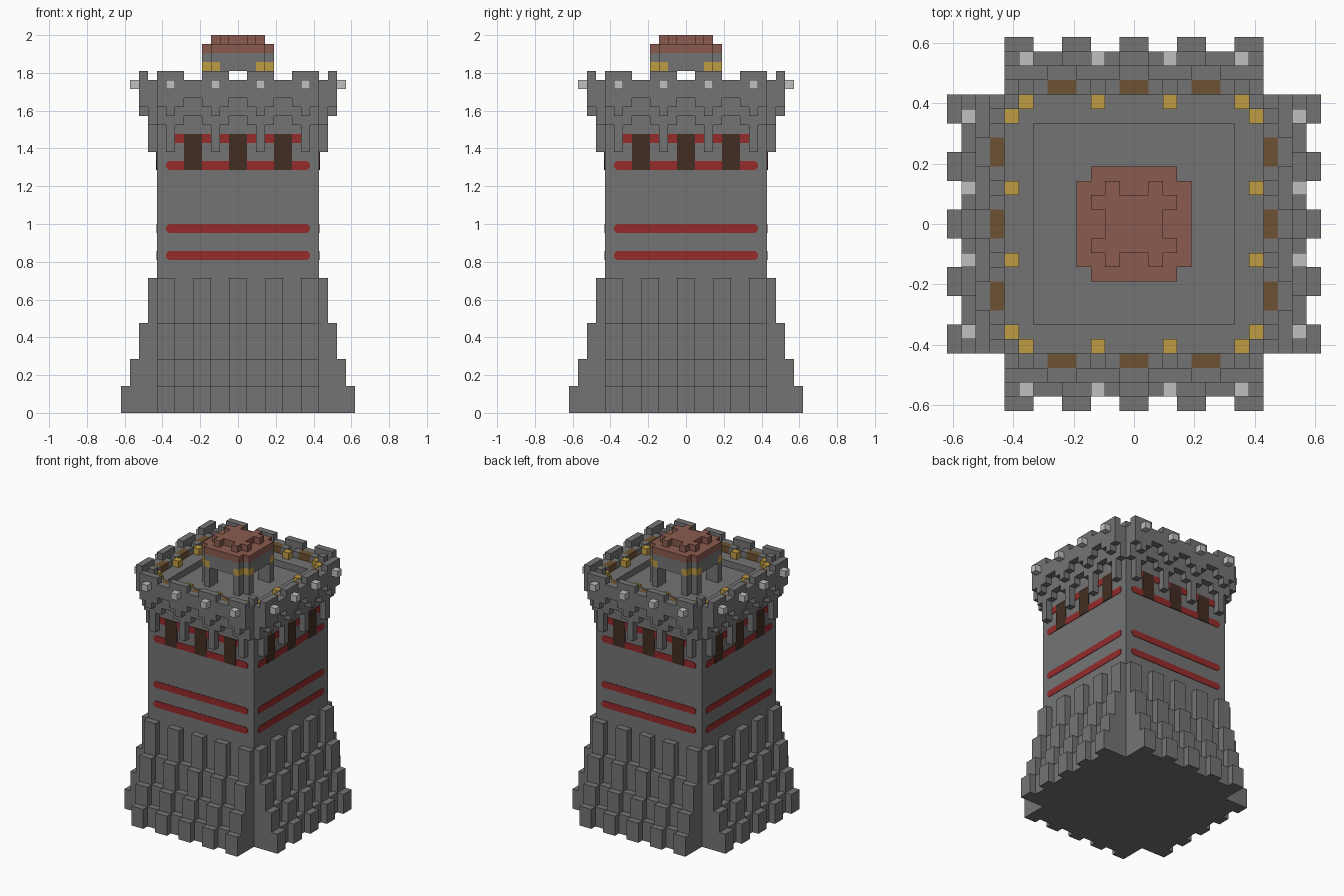
import bpy
import bmesh
from mathutils import Matrix, Vector

U = 2 / 42  # one block

cube = bpy.data.objects.get("Cube")
if cube:
    bpy.data.objects.remove(cube)


def material(name, rgb):
    m = bpy.data.materials.new(name)
    m.use_nodes = True
    m.diffuse_color = (*rgb, 1)
    m.node_tree.nodes["Principled BSDF"].inputs["Base Color"].default_value = (*rgb, 1)
    return m


STONE = material("stone grey", (0.175, 0.175, 0.175))
RED = material("banner red", (0.30, 0.024, 0.024))
DARK = material("dark wood", (0.054, 0.027, 0.016))
WOOD = material("wood brown", (0.155, 0.085, 0.033))
GOLD = material("gold", (0.53, 0.335, 0.056))
PALE = material("pale stone", (0.53, 0.53, 0.53))
ROOF = material("roof clay", (0.255, 0.105, 0.08))


def build(name, mat, boxes, turns=1, bevel=0):
    """Joins boxes (x0, x1, y0, y1, z0, z1) in blocks, repeated round the tower."""
    bm = bmesh.new()
    for turn in range(turns):
        spin = Matrix.Rotation(turn * 1.5707963, 4, "Z")
        for x0, x1, y0, y1, z0, z1 in boxes:
            centre = Vector((x0 + x1, y0 + y1, z0 + z1)) * U / 2
            size = Matrix.Diagonal((*(Vector((x1 - x0, y1 - y0, z1 - z0)) * U), 1))
            made = bmesh.ops.create_cube(bm, size=1, matrix=spin @ Matrix.Translation(centre) @ size)
            if bevel:
                # clip the four corners of a front-facing plate
                edges = {e for v in made["verts"] for e in v.link_edges}
                along = spin @ Vector((0, 1, 0))
                ends = [e for e in edges
                        if abs((e.verts[0].co - e.verts[1].co).normalized().dot(along)) > 0.9]
                bmesh.ops.bevel(bm, geom=ends, offset=bevel * U, segments=1, affect="EDGES")
    mesh = bpy.data.meshes.new(name)
    bm.to_mesh(mesh)
    bm.free()
    mesh.materials.append(mat)
    ob = bpy.data.objects.new(name, mesh)
    bpy.context.collection.objects.link(ob)
    return ob


def clipped(r, z0, z1):
    """Square slab of half width r with one block missing from each corner."""
    return [(-r, r, 1 - r, r - 1, z0, z1),
            (1 - r, r - 1, -r, 1 - r, z0, z1),
            (1 - r, r - 1, r - 1, r, z0, z1)]


# Tower body, wall walk and corner posts
build("tower_core", STONE, [(-9, 9, -9, 9, 0, 35)])
build("wall_walk", STONE, [(-9, 7, -9, -7, 35, 36)], 4)
build("corner_post", STONE, [(-9, -8, -9, -8, 36, 38)], 4)

# Stepped buttresses: every second one stands a block further out
steps = [(0, 3, 13), (3, 6, 12), (6, 10, 11), (10, 15, 10)]
buttresses = []
for i in range(9):
    x = -9 + 2 * i
    for z0, z1, depth in steps:
        d = depth - i % 2
        if d > 9:
            buttresses.append((x, x + 2, -d, -9, z0, z1))
build("buttresses", STONE, buttresses, 4)

# Corbelled parapet, one column at a time
CORBELS = (-8, -3, 2, 7)
INNER = {0: (29, 36), 1: (32, 37), 2: (33, 36)}
OUTER = {0: (33, 38), 1: (34, 38), 2: (35, 37)}
parapet = []
for x in range(-9, 9):
    off = min(abs(x - c) for c in CORBELS)
    parapet.append((x, x + 1, -10, -9, *INNER[off]))
    parapet.append((x, x + 1, -11, -10, *OUTER[off]))
build("parapet", STONE, parapet, 4)

# Studs outside and lamps inside, in line with the corbels
build("parapet_studs", PALE, [(c, c + 1, -12, -11, 36, 37) for c in CORBELS], 4)
build("lamps", GOLD, [(c, c + 1, -9, -8, 36, 37) for c in CORBELS], 4)

# Windows and the wooden steps behind the crenels above them
BAYS = (-6, -1, 4)
build("windows", DARK, [(b, b + 2, -9.12, -9, 27, 31) for b in BAYS], 4)
build("crenel_steps", WOOD, [(b, b + 2, -10, -9, 36, 37) for b in BAYS], 4)

# Painted wall bands
build("red_bands", RED, [(-8, 8, -9.07, -9, z, z + 1) for z in (17, 20, 27, 30)], 4, 0.3)

# Lantern turret: four posts, gilded capitals, beam and roof
post = [(-4, -2, -3, -2), (-3, -2, -4, -3)]
build("turret_posts", STONE, [(*p, 35, 38) for p in post], 4)
build("turret_capitals", GOLD, [(*p, 38, 39) for p in post], 4)
build("turret_beams", STONE, [(-2, 2, -4, 4, 38, 39), (-4, -2, -2, 2, 38, 39),
                              (2, 4, -2, 2, 38, 39)] + clipped(4, 39, 40))
build("turret_roof", ROOF, clipped(4, 40, 41))
build("roof_crown", ROOF, [(-2, 2, -2, 2, 41, 42)])
build("roof_crown_teeth", ROOF, [(-2, -1, -3, -2, 41, 42), (1, 2, -3, -2, 41, 42)], 4)
